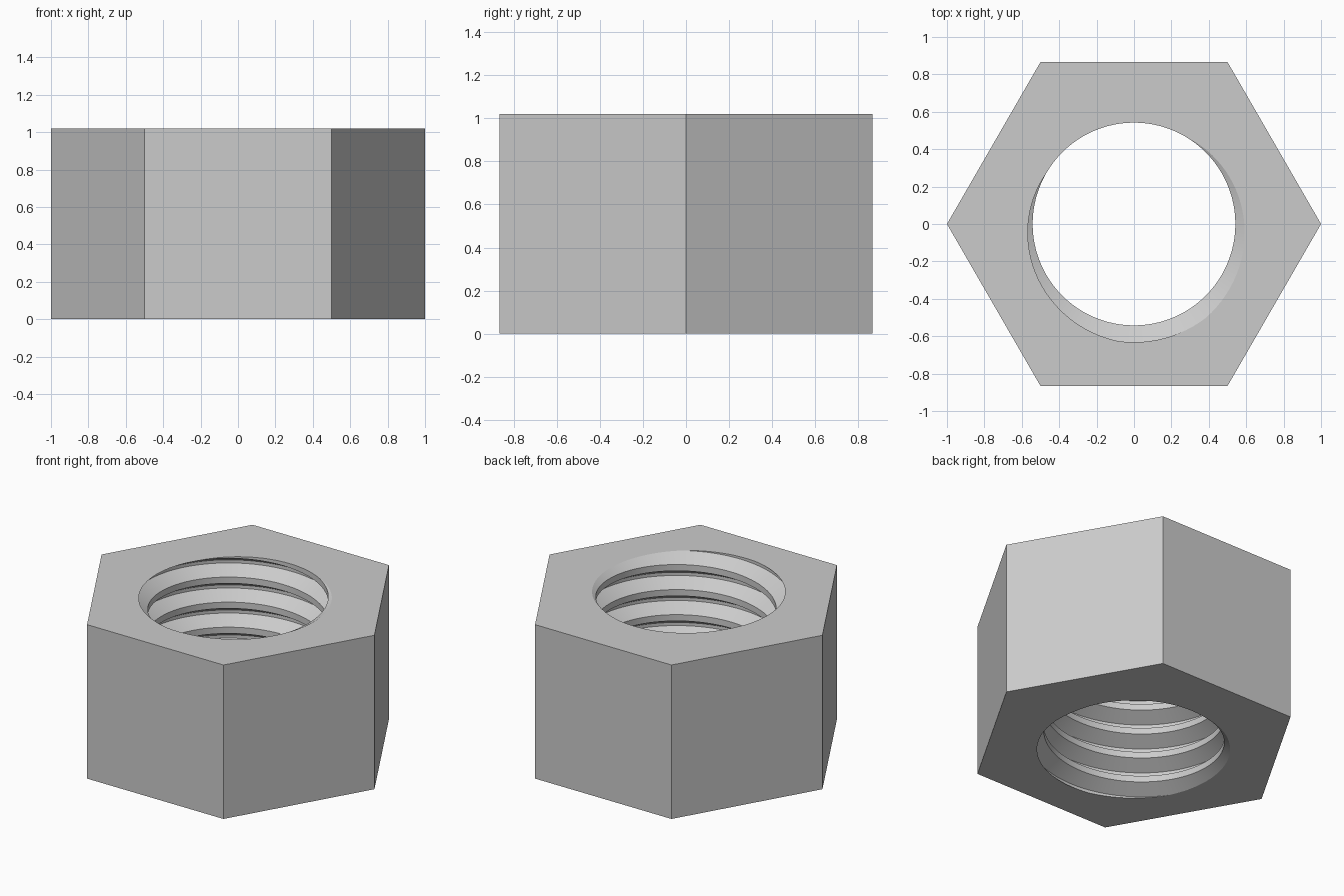
import bpy, bmesh, math

if "Cube" in bpy.data.objects:
    bpy.data.objects.remove(bpy.data.objects["Cube"])

H = 1.02                      # nut height
PITCH = 0.166                 # thread pitch
R_MIN, R_MAX = 0.542, 0.632   # thread crest and root radii
SEG = 96                      # steps per turn
START = math.radians(-75)     # angle where the groove reaches the top

steel = bpy.data.materials.new("steel_grey")
steel.diffuse_color = (0.6, 0.6, 0.6, 1)
steel.use_nodes = True
steel.node_tree.nodes["Principled BSDF"].inputs["Base Color"].default_value = steel.diffuse_color

bm = bmesh.new()

# Helical thread surface: groove profile (height in pitches, radius) swept up
profile = [(-6/16, R_MIN), (-1/16, R_MAX), (1/16, R_MAX), (6/16, R_MIN), (10/16, R_MIN)]
turns = math.ceil(H / PITCH) + 2
rows = []
for i in range(-turns * SEG, 2 * SEG + 1):
    a = START + 2 * math.pi * i / SEG
    rows.append([bm.verts.new((r * math.cos(a), r * math.sin(a),
                               H + PITCH * (i / SEG + u))) for u, r in profile])
for p, q in zip(rows, rows[1:]):
    for k in range(len(profile) - 1):
        bm.faces.new((p[k], p[k + 1], q[k + 1], q[k]))
bmesh.ops.remove_doubles(bm, verts=bm.verts, dist=1e-4)

# Trim the thread flush with both ends
for z, n in ((0, -1), (H, 1)):
    bmesh.ops.bisect_plane(bm, geom=bm.verts[:] + bm.edges[:] + bm.faces[:], dist=1e-5,
                           plane_co=(0, 0, z), plane_no=(0, 0, n), clear_outer=True)
bmesh.ops.remove_doubles(bm, verts=bm.verts, dist=1e-4)


def rim(z):
    return [e for e in bm.edges if e.is_boundary
            and all(abs(v.co.z - z) < 1e-3 for v in e.verts)]


rims = {z: rim(z) for z in (0, H)}

# Hexagonal outer wall
corners = [(math.cos(k * math.pi / 3), math.sin(k * math.pi / 3)) for k in range(6)]
rings = {z: [bm.verts.new((x, y, z)) for x, y in corners] for z in (0, H)}
for k in range(6):
    j = (k + 1) % 6
    bm.faces.new((rings[0][k], rings[0][j], rings[H][j], rings[H][k]))

# Flat end faces between the hexagon and the threaded hole
for z, n in ((0, -1), (H, 1)):
    hexa = [bm.edges.get((rings[z][k], rings[z][(k + 1) % 6])) for k in range(6)]
    bmesh.ops.triangle_fill(bm, edges=hexa + rims[z], use_beauty=True, normal=(0, 0, n))
bmesh.ops.recalc_face_normals(bm, faces=bm.faces)

mesh = bpy.data.meshes.new("hex_nut")
bm.to_mesh(mesh)
bm.free()
mesh.materials.append(steel)
nut = bpy.data.objects.new("hex_nut", mesh)
bpy.context.collection.objects.link(nut)
bpy.context.view_layer.objects.active = nut
nut.select_set(True)
bpy.ops.object.shade_smooth_by_angle(angle=math.radians(20))
